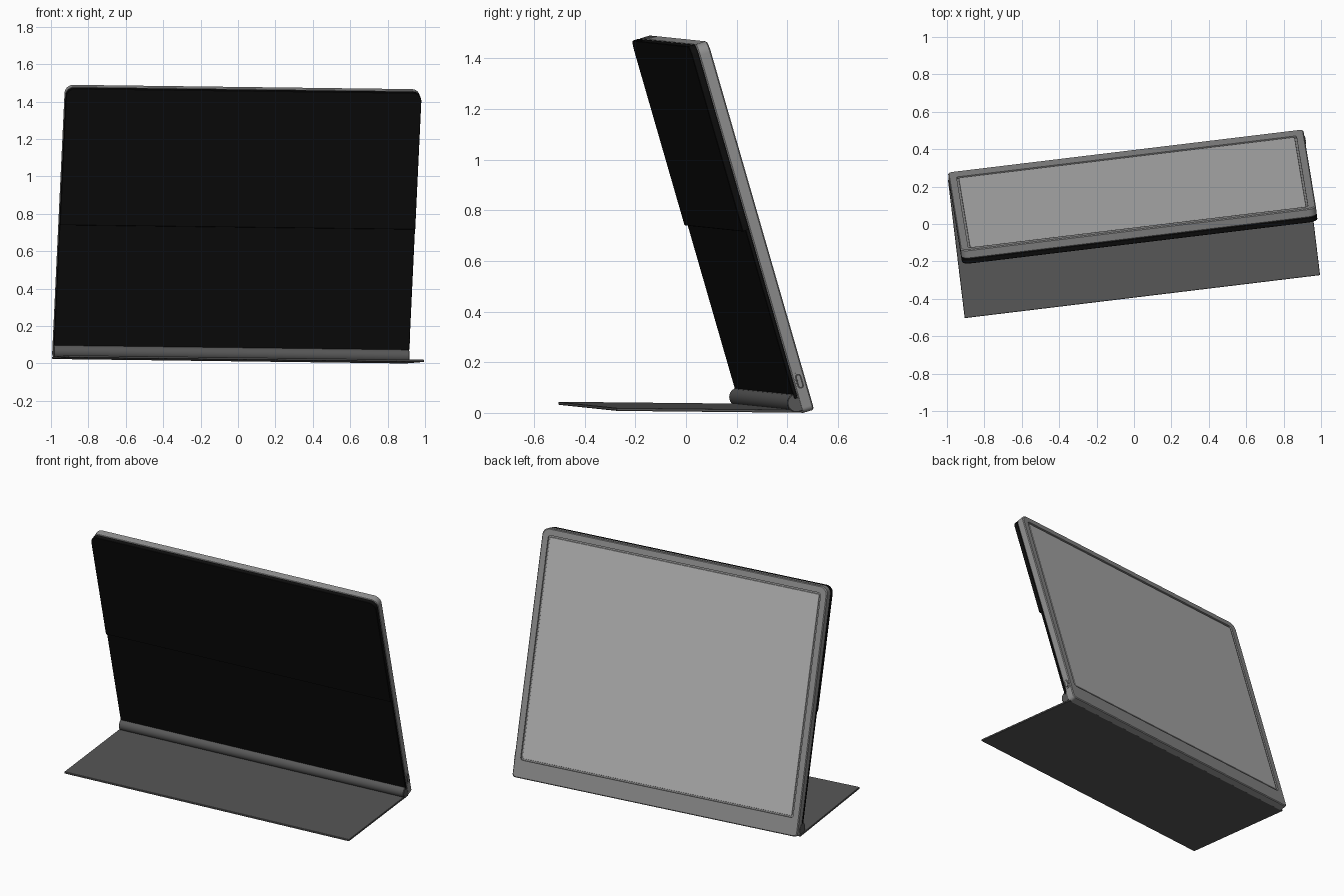
import bpy, bmesh, math
from mathutils import Vector, Matrix

if "Cube" in bpy.data.objects:
    bpy.data.objects.remove(bpy.data.objects["Cube"])


def material(name, rgb):
    m = bpy.data.materials.new(name)
    m.diffuse_color = (*rgb, 1)
    m.use_nodes = True
    m.node_tree.nodes["Principled BSDF"].inputs["Base Color"].default_value = m.diffuse_color
    return m


BLACK = material("cover black", (0.004, 0.004, 0.004))
STAND = material("stand dark grey", (0.095, 0.095, 0.095))
FRAME = material("frame grey", (0.27, 0.27, 0.27))
SCREEN = material("screen light grey", (0.46, 0.46, 0.46))
DARK = material("port dark grey", (0.05, 0.05, 0.05))

# Frame of the stand: slightly turned and tilted
u = Vector((0.9926, 0.1201, -0.0125)).normalized()
v = Vector((-0.1201, 0.9926, -0.010))
v = (v - u * v.dot(u)).normalized()
w = u.cross(v)
s = 0.29
c = math.sqrt(1 - s * s)
p = w * c - v * s          # up along the leaning tablet
f = u.cross(p)             # out of the tablet's cover side


def frame(a, b, d, origin):
    m = Matrix((a, b, d)).transposed().to_4x4()
    m.translation = Vector(origin)
    return m


TABLET = frame(u, p, f, (-0.05, 0.395, 0.0225))
BASE = frame(u, v, w, (0.04, -0.385, 0.024))
HINGE = frame(v, w, u, (-0.042, 0.325, 0.049))


def rounded(x0, x1, y0, y1, r, z, seg=6):
    """Rounded rectangle loop; r = (bottom radius, top radius)."""
    pts = []
    for k, (sx, sy) in enumerate(((1, 1), (-1, 1), (-1, -1), (1, -1))):
        rad = r[1] if sy > 0 else r[0]
        cx = x1 - rad if sx > 0 else x0 + rad
        cy = y1 - rad if sy > 0 else y0 + rad
        for i in range(seg + 1):
            a = (k + i / seg) * math.pi / 2
            pts.append((cx + rad * math.cos(a), cy + rad * math.sin(a), z))
    return pts


def loft(name, loops, mat, matrix):
    """Skin a row of equal loops and cap both ends."""
    bm = bmesh.new()
    rings = [[bm.verts.new(q) for q in loop] for loop in loops]
    for a, b in zip(rings, rings[1:]):
        for i in range(len(a)):
            j = (i + 1) % len(a)
            bm.faces.new((a[i], a[j], b[j], b[i]))
    bm.faces.new(rings[0][::-1])
    bm.faces.new(rings[-1])
    bmesh.ops.recalc_face_normals(bm, faces=bm.faces)
    bm.transform(matrix)
    me = bpy.data.meshes.new(name)
    bm.to_mesh(me)
    bm.free()
    me.materials.append(mat)
    ob = bpy.data.objects.new(name, me)
    bpy.context.collection.objects.link(ob)
    bpy.context.view_layer.objects.active = ob
    ob.select_set(True)
    bpy.ops.object.shade_smooth_by_angle(angle=math.radians(35))
    ob.select_set(False)
    return ob


def slab(x0, x1, y0, y1, r, z0, z1, b=0.003):
    """Loops of a rounded slab with softened rims."""
    inner = (x0 + b, x1 - b, y0 + b, y1 - b, r)
    outer = (x0, x1, y0, y1, r)
    return [rounded(*inner, z0), rounded(*outer, z0 + b),
            rounded(*outer, z1 - b), rounded(*inner, z1)]


W, H, T = 0.957, 1.516, 0.05
# Tablet body with a recess for the screen
recess = (-W + 0.042, W - 0.042, 0.11, H - 0.042, (0.015, 0.015))
body = slab(-W, W, 0, H, (0.02, 0.045), 0, T, 0.005)
loft("tablet_body", [rounded(*recess, 0.009), rounded(*recess, 0)] + body, FRAME, TABLET)
# Screen
loft("screen", slab(-W + 0.052, W - 0.052, 0.12, H - 0.052, (0.01, 0.01), 0.003, 0.012, 0.001),
     SCREEN, TABLET)
# Rear cover: thin lower half, thicker upper half
loft("cover_lower", slab(-W, W, 0.06, 0.76, (0.005, 0.005), T, T + 0.015, 0.002), BLACK, TABLET)
loft("cover_upper", slab(-W, W, 0.755, H, (0.005, 0.045), T, T + 0.027, 0.002), BLACK, TABLET)

# Charging port on the right side
SIDE = TABLET @ Matrix(((0, 0, 1, W), (1, 0, 0, 0.125), (0, 1, 0, 0.026), (0, 0, 0, 1)))
for name, a, b, z, mat in (("port_rim", 0.036, 0.018, 0.003, FRAME),
                           ("port_opening", 0.030, 0.013, 0.004, DARK),
                           ("port_tongue", 0.023, 0.006, 0.005, FRAME)):
    r = (b * 0.95, b * 0.95)
    loft(name, [rounded(-a, a, -b, b, r, -0.004), rounded(-a, a, -b, b, r, z)], mat, SIDE)

# Stand plate and its rolled hinge
loft("stand_plate", slab(-W, W, 0, 0.745, (0.004, 0.004), -0.006, 0.006, 0.002), STAND, BASE)
R = 0.037
ring = [(R * math.cos(t * math.pi / 16), R * math.sin(t * math.pi / 16)) for t in range(32)]
loft("stand_hinge", [[(x * k, y * k, z) for x, y in ring]
                     for k, z in ((0.92, -W), (1, -W + 0.003), (1, W - 0.003), (0.92, W))],
     STAND, HINGE)

# Centre the model and stand it on the ground
pts = [q.co for o in bpy.data.objects for q in o.data.vertices]
lo = [min(q[i] for q in pts) for i in range(3)]
hi = [max(q[i] for q in pts) for i in range(3)]
shift = Matrix.Translation((-(lo[0] + hi[0]) / 2, -(lo[1] + hi[1]) / 2, -lo[2]))
for o in bpy.data.objects:
    o.data.transform(shift)
